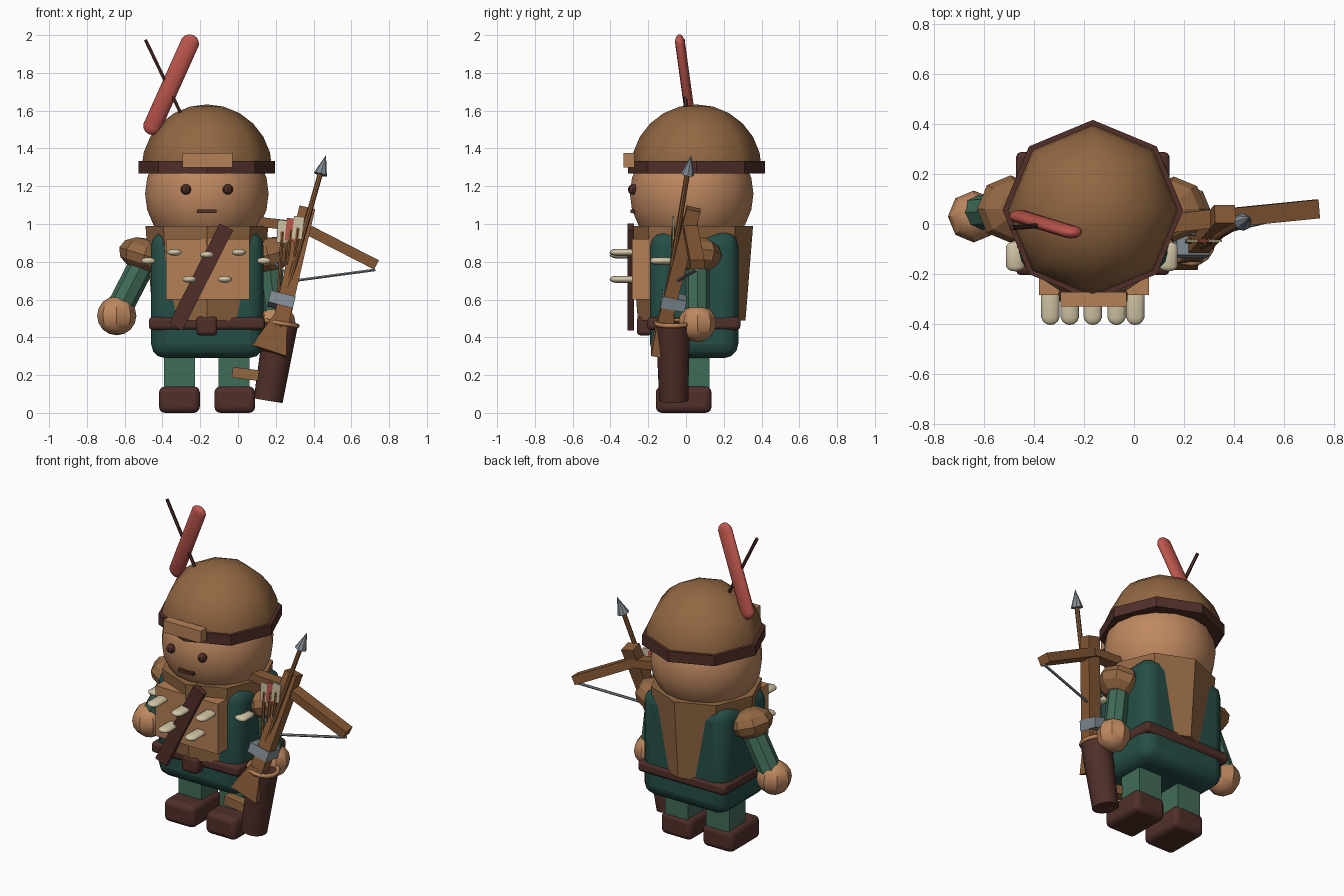
import bpy, bmesh, math
from mathutils import Matrix, Vector

if "Cube" in bpy.data.objects:
    bpy.data.objects.remove(bpy.data.objects["Cube"])

CX = -0.165  # body centre line


def colour(name, hexa):
    lin = [((c / 255 + 0.055) / 1.055) ** 2.4 for c in bytes.fromhex(hexa)]
    m = bpy.data.materials.new(name)
    m.diffuse_color = (*lin, 1)
    m.use_nodes = True
    m.node_tree.nodes["Principled BSDF"].inputs["Base Color"].default_value = m.diffuse_color
    return m


SKIN = colour("skin", "BF8860")
TAN = colour("tan_leather", "B58056")
BROWN = colour("brown_leather", "926742")
WOOD = colour("wood", "875A36")
DARK = colour("dark_leather", "502F29")
GREEN = colour("dark_green_cloth", "264E47")
SLEEVE = colour("light_green_cloth", "406C58")
BONE = colour("bone", "CFC3A4")
RED = colour("red_feather", "BD564D")
STEEL = colour("steel", "818C95")


def finish(bm, name, mat, matrix=Matrix(), smooth=None, bevel=0, segs=3):
    bm.transform(matrix)
    bmesh.ops.recalc_face_normals(bm, faces=bm.faces)
    me = bpy.data.meshes.new(name)
    bm.to_mesh(me)
    bm.free()
    me.materials.append(mat)
    ob = bpy.data.objects.new(name, me)
    bpy.context.collection.objects.link(ob)
    if bevel:
        mod = ob.modifiers.new("rounding", 'BEVEL')
        mod.width, mod.segments = bevel, segs
        smooth = smooth or 40
    if smooth:
        bpy.ops.object.select_all(action='DESELECT')
        bpy.context.view_layer.objects.active = ob
        ob.select_set(True)
        bpy.ops.object.shade_smooth_by_angle(angle=math.radians(smooth))
    return ob


def frame(p, q):
    """Matrix with its z axis from p to q, origin at the middle."""
    p, q = Vector(p), Vector(q)
    z = (q - p).normalized()
    x = Vector((0, 1, 0)).cross(z)
    x = x.normalized() if x.length > 1e-4 else Vector((1, 0, 0))
    m = Matrix((x, z.cross(x), z)).transposed().to_4x4()
    m.translation = (p + q) / 2
    return m, (q - p).length


def box(name, mat, lo, hi, bevel=0, segs=3):
    bm = bmesh.new()
    bmesh.ops.create_cube(bm, size=1)
    lo, hi = Vector(lo), Vector(hi)
    bmesh.ops.scale(bm, vec=hi - lo, verts=bm.verts)
    return finish(bm, name, mat, Matrix.Translation((lo + hi) / 2), bevel=bevel, segs=segs)


def bar(name, mat, p, q, sx, sy, end=1):
    m, n = frame(p, q)
    bm = bmesh.new()
    bmesh.ops.create_cube(bm, size=1)
    for v in bm.verts:
        k = end if v.co.z > 0 else 1
        v.co = (v.co.x * sx * k, v.co.y * sy, v.co.z * n)
    return finish(bm, name, mat, m)


def rod(name, mat, p, q, r1, r2=None, sides=8, turn=0):
    m, n = frame(p, q)
    bm = bmesh.new()
    bmesh.ops.create_cone(bm, cap_ends=True, segments=sides, radius1=r1,
                          radius2=r1 if r2 is None else r2, depth=n)
    return finish(bm, name, mat, m @ Matrix.Rotation(turn, 4, 'Z'), smooth=50 if sides > 8 else None)


def ball(name, mat, c, r, seg=8, rings=6, rot=0, smooth=None):
    bm = bmesh.new()
    bmesh.ops.create_uvsphere(bm, u_segments=seg, v_segments=rings, radius=1)
    r = r if isinstance(r, tuple) else (r, r, r)
    m = Matrix.Translation(c) @ Matrix.Rotation(rot, 4, 'Y') @ Matrix.Diagonal((*r, 1))
    return finish(bm, name, mat, m, smooth=smooth)


def capsule(name, mat, p, q, rx, ry):
    m, n = frame(p, q)
    bm = bmesh.new()
    bmesh.ops.create_uvsphere(bm, u_segments=12, v_segments=7, radius=1)
    r = max(rx, ry)
    for v in bm.verts:
        s = 1 if v.co.z > 0 else -1
        v.co = (v.co.x * rx, v.co.y * ry, v.co.z * r + s * (n / 2 - r))
    return finish(bm, name, mat, m, smooth=60)


# head and face
ball("head", SKIN, (CX, 0.03, 1.16), 0.327, 16, 12, smooth=60)
for i, x in enumerate((CX - 0.111, CX + 0.111)):
    ball(f"eye_{i}", DARK, (x, -0.28, 1.183), 0.028, 8, 6)
box("mouth", DARK, (CX - 0.052, -0.295, 1.057), (CX + 0.052, -0.26, 1.076))

# domed cap with band and front plate
bm = bmesh.new()
bmesh.ops.create_uvsphere(bm, u_segments=8, v_segments=12, radius=1)
bmesh.ops.bisect_plane(bm, geom=bm.verts[:] + bm.edges[:] + bm.faces[:],
                       plane_co=(0, 0, -0.02), plane_no=(0, 0, -1), clear_outer=True)
bmesh.ops.holes_fill(bm, edges=[e for e in bm.edges if e.is_boundary])
finish(bm, "cap", BROWN, Matrix.Translation((CX, 0.055, 1.29)) @ Matrix.Diagonal((0.346, 0.346, 0.343, 1)), smooth=50)
rod("cap_band", DARK, (CX, 0.055, 1.268), (CX, 0.055, 1.333), 0.362)
box("cap_plate", TAN, (-0.295, -0.33, 1.3), (-0.03, -0.272, 1.377))
capsule("feather", RED, (-0.472, 0.035, 1.475), (-0.236, -0.037, 2.0), 0.05, 0.027)
rod("feather_stick", DARK, (-0.30, 0.0, 1.58), (-0.49, -0.015, 1.975), 0.01, sides=6)

# tunic, hood cone and belt
box("tunic", GREEN, (-0.46, -0.19, 0.29), (0.135, 0.277, 0.96), 0.075)
rod("hood_cape", BROWN, (CX, 0.03, 0.49), (CX, 0.03, 0.99), 0.285, 0.325)
box("belt", DARK, (-0.472, -0.205, 0.44), (0.142, 0.288, 0.507), 0.018, 2)
box("buckle", DARK, (CX - 0.055, -0.26, 0.41), (CX + 0.055, -0.18, 0.51), 0.018, 2)

# chest plate, strap and bone studs
box("chest_plate", TAN, (-0.38, -0.285, 0.6), (0.06, -0.17, 0.92))
bar("chest_strap", DARK, (-0.33, -0.292, 0.455), (-0.062, -0.292, 0.985), 0.08, 0.036)
for i, (x, z, y) in enumerate([(-0.335, 0.85, -0.405), (CX, 0.837, -0.405), (0.005, 0.85, -0.405),
                               (-0.257, 0.707, -0.405), (-0.07, 0.707, -0.405),
                               (-0.475, 0.805, -0.19), (0.137, 0.805, -0.19)]):
    bm = bmesh.new()
    bmesh.ops.create_uvsphere(bm, u_segments=10, v_segments=7, radius=1)
    for v in bm.verts:
        v.co = (v.co.x * 0.04, v.co.y * 0.019, v.co.z * 0.04 + math.copysign(0.06, v.co.z))
    depth = 0.1 if i < 5 else 0.06
    finish(bm, f"bone_stud_{i}", BONE,
           Matrix.Translation((x, y + depth, z)) @ Matrix.Rotation(math.pi / 2, 4, 'X')
           @ Matrix.Diagonal((1, 1, depth / 0.1, 1)), smooth=60)

# legs and boots
for side, s in (("right", -1), ("left", 1)):
    x = CX + s * 0.145
    box(f"{side}_leg", SLEEVE, (x - 0.082, -0.04, 0.1), (x + 0.082, 0.124, 0.34))
    x = CX + s * 0.145 + (0.003 if s > 0 else 0)
    box(f"{side}_boot", DARK, (x - 0.108, -0.16, 0), (x + 0.108, 0.135, 0.14), 0.032)

# arms
ball("right_shoulder", BROWN, (-0.495, 0.06, 0.835), (0.14, 0.135, 0.09), 8, 6, rot=0.3)
rod("right_sleeve", SLEEVE, (-0.48, 0.055, 0.84), (-0.635, 0.045, 0.54), 0.07)
ball("right_hand", SKIN, (-0.642, 0.03, 0.515), 0.104, 8, 8, smooth=30)
ball("left_shoulder", BROWN, (0.16, 0.06, 0.835), (0.135, 0.13, 0.095), 8, 6, rot=-0.25)
rod("left_sleeve", SLEEVE, (0.16, 0.06, 0.84), (0.2, 0.06, 0.5), 0.065)
ball("left_hand", SKIN, (0.205, 0.06, 0.475), 0.1, 8, 8, smooth=30)

# quiver with rim and strap
Q0, Q1 = (0.16, -0.065, 0.065), (0.228, -0.07, 0.475)
rod("quiver", DARK, Q0, Q1, 0.077, 0.09, sides=16)
m, n = frame(Q0, Q1)
bm = bmesh.new()
S, T = 16, 6
ring = [[bm.verts.new(((0.087 + 0.013 * math.cos(b)) * math.cos(a), (0.087 + 0.013 * math.cos(b)) * math.sin(a),
                       n / 2 + 0.013 * math.sin(b)))
         for b in (math.tau * j / T for j in range(T))] for a in (math.tau * i / S for i in range(S))]
for i in range(S):
    for j in range(T):
        k, l = (i + 1) % S, (j + 1) % T
        bm.faces.new((ring[i][j], ring[k][j], ring[k][l], ring[i][l]))
finish(bm, "quiver_rim", TAN, m, smooth=70)
bar("quiver_strap", BROWN, (-0.03, -0.065, 0.215), (0.25, -0.065, 0.18), 0.056, 0.07)

# arrows in the quiver with flat fletchings
for i, (x, mat) in enumerate(((0.235, BONE), (0.28, RED), (0.318, BONE))):
    base, top = Vector((0.2 + i * 0.025, -0.07, 0.42)), Vector((x, -0.068, 0.96 + i * 0.01))
    rod(f"arrow_shaft_{i}", WOOD, base, top, 0.01, sides=6)
    d = (top - base).normalized()
    bar(f"arrow_fletching_{i}", mat, top - d * 0.06, top + d * 0.06, 0.055, 0.009)

# crossbow
bar("crossbow_stock", WOOD, (0.222, -0.12, 0.46), (0.365, 0.04, 1.08), 0.085, 0.075)
bar("crossbow_butt", WOOD, (0.163, -0.15, 0.325), (0.222, -0.115, 0.5), 0.19, 0.07, end=0.4)
bar("crossbow_limb_left", WOOD, (-0.06, -0.02, 1.03), (0.35, 0.025, 0.985), 0.052, 0.075)
bar("crossbow_limb_right", WOOD, (0.33, 0.02, 0.99), (0.73, 0.06, 0.785), 0.055, 0.075)
for i, tip in enumerate(((-0.04, -0.02, 1.0), (0.725, 0.055, 0.757))):
    rod(f"bow_string_{i}", STEEL, (0.3, -0.045, 0.7), tip, 0.008, sides=6)
bar("steel_clamp", STEEL, (0.222, -0.072, 0.56), (0.237, -0.06, 0.62), 0.135, 0.13)

# loaded bolt
rod("bolt_shaft", WOOD, (0.225, -0.115, 0.53), (0.437, 0.008, 1.27), 0.014)
rod("bolt_head", STEEL, (0.436, 0.008, 1.262), (0.466, 0.028, 1.365), 0.036, 0.0)
